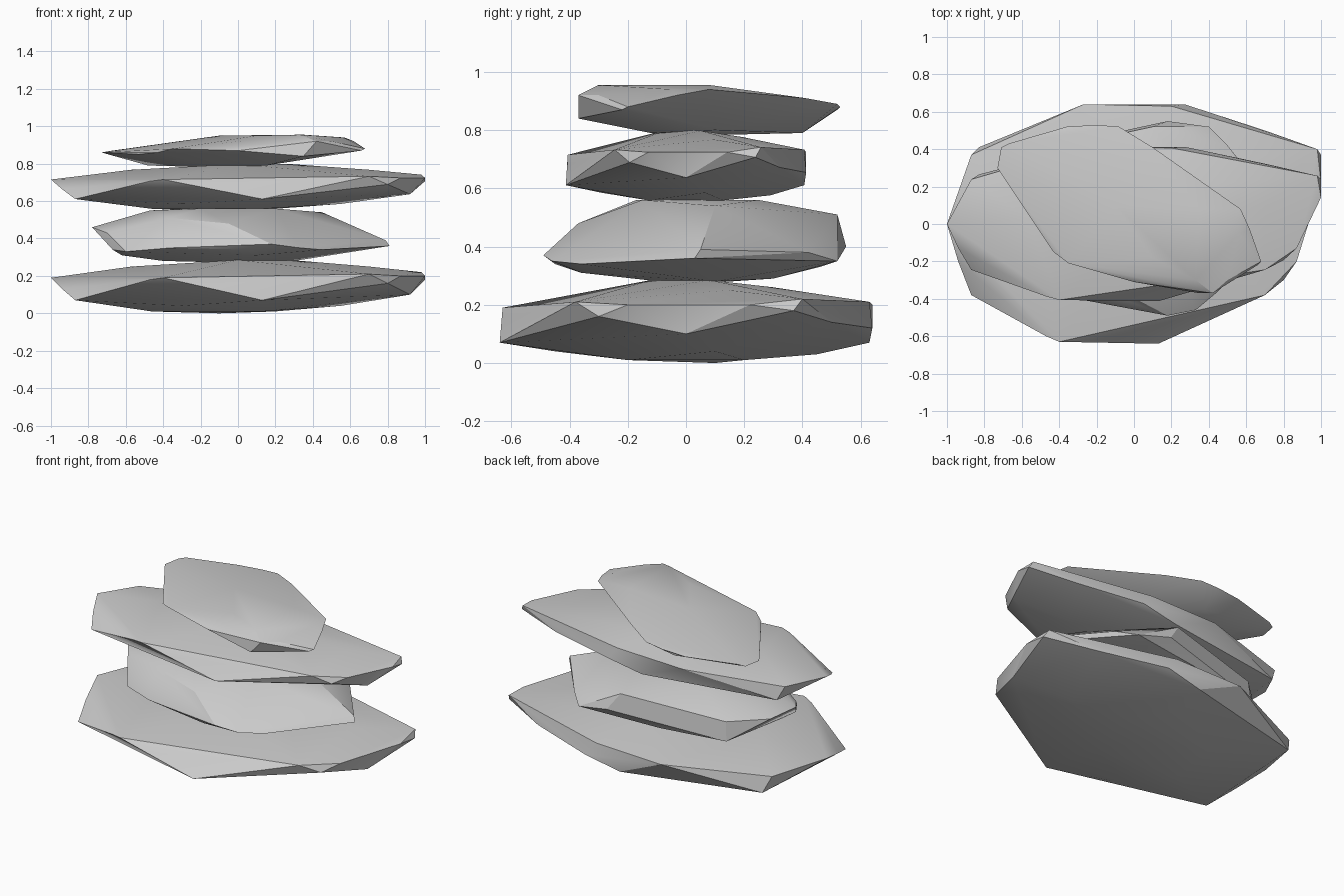
import bpy
import bmesh
from math import radians
from mathutils import Vector

# Remove only the default cube
default_cube = bpy.data.objects.get("Cube")
if default_cube:
    bpy.data.objects.remove(default_cube, do_unlink=True)

# One plain grey for every stone
stone_grey = bpy.data.materials.new("stone_grey")
stone_grey.use_nodes = True
colour = (0.6, 0.6, 0.6, 1)
stone_grey.diffuse_color = colour
shader = stone_grey.node_tree.nodes["Principled BSDF"]
shader.inputs["Base Color"].default_value = colour
shader.inputs["Roughness"].default_value = 0.9


def make_stone(name, corners, depth=1.0, height=1.0, lift=0.0):
    """Chip a stone out of its corner points (in hundredths of a unit)."""
    bm = bmesh.new()
    for corner in corners:
        x, y, z = Vector(corner) / 100
        bm.verts.new((x, y * depth, z * height + lift))
    hull = bmesh.ops.convex_hull(bm, input=bm.verts[:])
    spare = {v for v in hull["geom_interior"] + hull["geom_unused"]
             if isinstance(v, bmesh.types.BMVert)}
    if spare:
        bmesh.ops.delete(bm, geom=list(spare), context="VERTS")

    # Merge nearly flat triangles into broad facets, keep normals outward
    bmesh.ops.dissolve_limit(bm, angle_limit=radians(1),
                             verts=bm.verts[:], edges=bm.edges[:])
    bmesh.ops.recalc_face_normals(bm, faces=bm.faces[:])

    mesh = bpy.data.meshes.new(name)
    bm.to_mesh(mesh)
    bm.free()
    mesh.materials.append(stone_grey)
    stone = bpy.data.objects.new(name, mesh)
    bpy.context.collection.objects.link(stone)

    # Soft across the broad faces, crisp along the chipped rim
    bpy.ops.object.select_all(action="DESELECT")
    stone.select_set(True)
    bpy.context.view_layer.objects.active = stone
    bpy.ops.object.shade_smooth_by_angle(angle=radians(25))


# Wide slab: rim, underside, crown
slab_rim = [
    (-100, 0, 19), (-94, -20, 13), (-87, -38, 7), (-47, -60, 18),
    (-40, -63, 19), (-20, -63, 15), (13, -64, 7), (70, -38, 21),
    (80, -30, 16), (87, -20, 20), (92, 0, 10), (100, 22, 20),
    (100, 37, 18), (98, 40, 22), (70, 50, 14), (27, 64, 12),
    (20, 63, 21), (3, 63, 7), (-27, 64, 20), (-83, 41, 8),
    (-87, 37, 18),
]
slab_underside = [(-46, -15, 1), (-40, 20, 1), (-10, 10, 0),
                  (13, -20, 1), (20, 20, 1), (55, 10, 4),
                  (-30, -45, 4), (0, 45, 3)]
slab_crown = [(-57, 5, 25), (0, -12, 28.5), (28, 8, 28.5), (10, 30, 26),
              (70, 15, 25)]
slab = slab_rim + slab_underside + slab_crown

# Smaller chunk between the slabs
chunk_rim = [
    (-78, 0, 46), (-74, 20, 45), (-70, -12, 43), (-67, -16, 34),
    (-60, -27, 33), (-36, -39, 35), (-37, -29, 51), (-5, -37, 48),
    (7, -45, 34), (18, -49, 37), (33, -46, 35), (45, -36, 34),
    (81, 3, 36), (79, 5, 39), (50, 42, 38), (40, 52, 35),
    (18, 55, 40), (10, 52, 51), (-14, 46, 33), (-56, 39, 33),
    (-55, 38, 45),
]
chunk_underside = [(-40, 0, 28), (0, 0, 27), (30, 10, 28), (10, 30, 29),
                   (10, -36, 31), (-62, -10, 31)]
chunk_crown = [(-47, 0, 55), (-20, -17, 56), (20, -15, 56),
               (45, 10, 54), (15, 25, 56), (-30, 25, 56)]
chunk = chunk_rim + chunk_underside + chunk_crown

# Tilted cap stone
cap_rim = [
    (-73, 30, 86), (-71, 41, 86), (-67, 43, 87), (-36, 52, 87),
    (-20, 53, 88), (-8, 52, 89), (10, 41, 91), (40, 20, 93),
    (57, 8, 94), (62, -3, 92), (68, -20, 88), (66, -22, 87),
    (50, -30, 92), (42, -37, 92), (35, -37, 84), (0, -31, 87),
    (-35, -21, 88), (-43, -15, 86), (-53, 0, 85),
]
cap_underside = [(-48, 30, 79), (-20, 40, 79), (-10, -5, 78),
                 (15, -12, 79), (20, 10, 80)]
cap_crown = [(-10, 10, 95), (10, -18, 95), (33, -30, 95.5),
             (35, 8, 95.5), (56, -5, 94)]
cap = cap_rim + cap_underside + cap_crown

# Stack the stones from the ground up
make_stone("base_stone", slab)
make_stone("lower_middle_stone", chunk)
make_stone("upper_middle_stone", slab, depth=0.645, height=0.87, lift=0.55)
make_stone("top_stone", cap)
